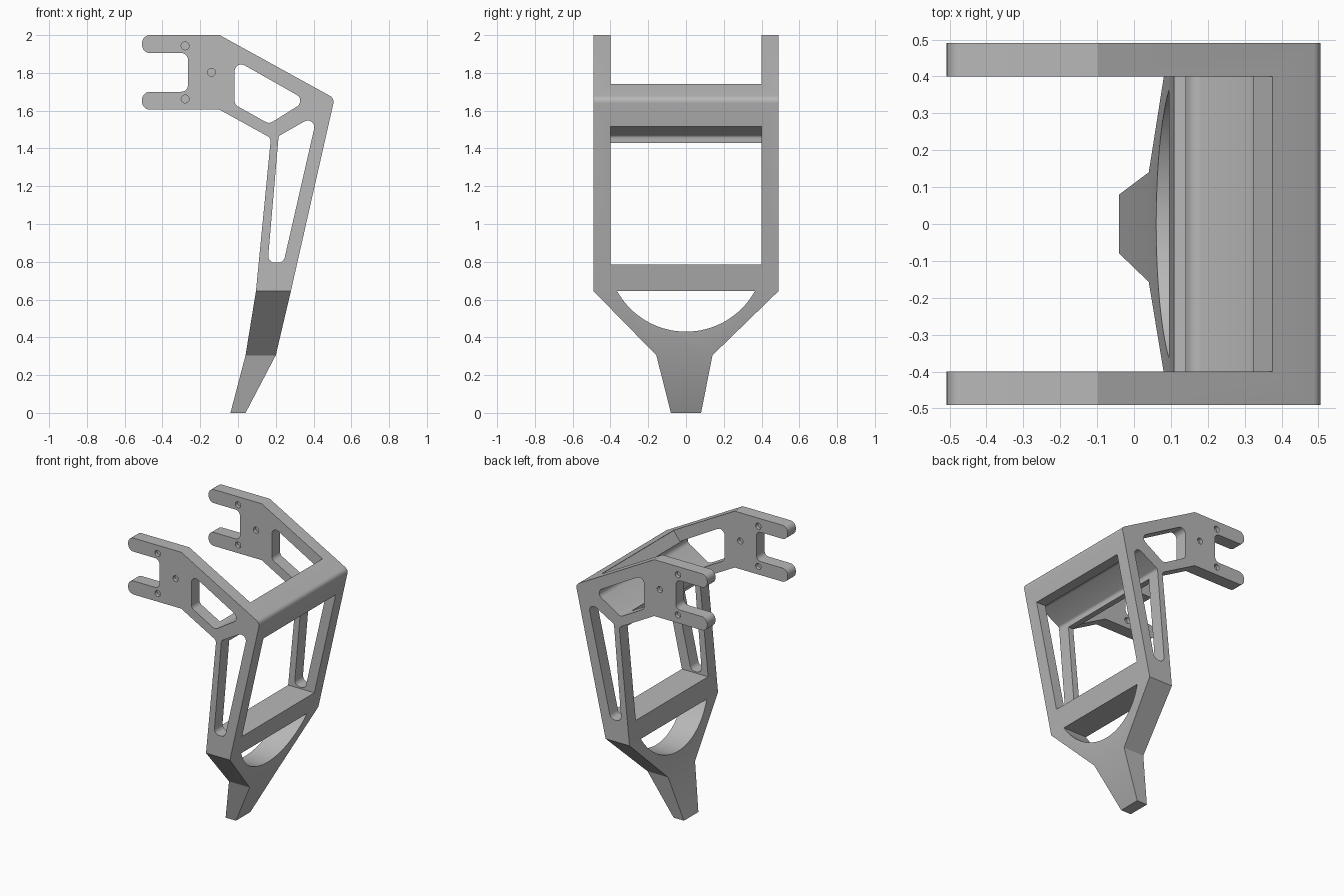
import bpy, bmesh, math
from mathutils import Vector

if "Cube" in bpy.data.objects:
    bpy.data.objects.remove(bpy.data.objects["Cube"])

grey = bpy.data.materials.new("satin grey")
grey.diffuse_color = (0.48, 0.48, 0.48, 1)
grey.use_nodes = True
grey.node_tree.nodes["Principled BSDF"].inputs["Base Color"].default_value = grey.diffuse_color


def rounded(points, steps=6):
    """Fillet each (x, z, radius) corner of a closed profile."""
    out = []
    n = len(points)
    for i, (x, z, r) in enumerate(points):
        p = Vector((x, z))
        if r == 0:
            out.append(p)
            continue
        a = (Vector(points[i - 1][:2]) - p).normalized()
        b = (Vector(points[(i + 1) % n][:2]) - p).normalized()
        half = a.angle(b) / 2
        centre = p + (a + b).normalized() * (r / math.sin(half))
        t = r / math.tan(half)
        u, v = p + a * t - centre, p + b * t - centre
        ang = math.pi - 2 * half
        for k in range(steps + 1):
            f = k / steps
            out.append(centre + (u * math.sin((1 - f) * ang) + v * math.sin(f * ang)) / math.sin(ang))
    return out


def circle(x, z, r, n):
    return [(x + r * math.cos(2 * math.pi * i / n), z + r * math.sin(2 * math.pi * i / n)) for i in range(n)]


def finish(bm, name):
    bmesh.ops.recalc_face_normals(bm, faces=bm.faces)
    me = bpy.data.meshes.new(name)
    bm.to_mesh(me)
    bm.free()
    me.materials.append(grey)
    ob = bpy.data.objects.new(name, me)
    bpy.context.collection.objects.link(ob)
    return ob


def prism(name, profile, lo, hi, axis="y"):
    """Extrude a 2D profile along y (profile is x,z) or x (profile is y,z)."""
    bm = bmesh.new()
    place = (lambda a, b, d: (a, d, b)) if axis == "y" else (lambda a, b, d: (d, a, b))
    ends = [[bm.verts.new(place(a, b, d)) for a, b in profile] for d in (lo, hi)]
    n = len(profile)
    bm.faces.new(ends[0])
    bm.faces.new(ends[1][::-1])
    for i in range(n):
        j = (i + 1) % n
        bm.faces.new((ends[0][i], ends[0][j], ends[1][j], ends[1][i]))
    return finish(bm, name)


def cut(ob, cutters):
    for c in cutters:
        c.hide_render = True
        m = ob.modifiers.new("cut", "BOOLEAN")
        m.operation, m.solver, m.object = "DIFFERENCE", "EXACT", c
    bpy.context.view_layer.update()
    dg = bpy.context.evaluated_depsgraph_get()
    me = bpy.data.meshes.new_from_object(ob.evaluated_get(dg))
    ob.modifiers.clear()
    ob.data = me
    for c in cutters:
        bpy.data.objects.remove(c)


# Upper frame: forked side outline extruded across the full width
outline = rounded([
    (-0.508, 2.0, 0.042), (-0.097, 2.0, 0), (0.511, 1.665, 0.035), (0.28, 0.645, 0),
    (0.095, 0.645, 0), (0.174, 1.455, 0.03), (-0.097, 1.605, 0), (-0.508, 1.605, 0.042),
    (-0.508, 1.70, 0.042), (-0.265, 1.70, 0.035), (-0.265, 1.905, 0.035), (-0.508, 1.905, 0.042)])
frame = prism("fork_frame", outline, -0.49, 0.49)

# Side windows
upper_window = rounded([(-0.018, 1.87, 0.035), (0.363, 1.654, 0.035),
                        (0.165, 1.53, 0.035), (-0.018, 1.632, 0.035)])
lower_window = rounded([(0.215, 1.465, 0.02), (0.421, 1.583, 0.035),
                        (0.241, 0.795, 0.036), (0.157, 0.795, 0.036)])
cutters = [prism("cutter", w, -0.7, 0.7) for w in (upper_window, lower_window)]

# Space between the side plates, leaving the top beam, its web and the lower bar
cutters.append(prism("cutter", [(-0.7, 2.2), (0.375, 2.2), (0.375, 1.738), (0.31, 1.65),
                                (0.14, 1.61), (0.14, 1.38), (-0.7, 1.38)], -0.4, 0.4))
cutters.append(prism("cutter", [(0.0, 0.785), (0.7, 0.785), (0.7, 1.515), (0.35, 1.515),
                                (0.30, 1.43), (0.0, 1.43)], -0.4, 0.4))

# Shallow bolt holes on both faces of each plate
for x, z in ((-0.28, 1.943), (-0.28, 1.662), (-0.14, 1.803)):
    for lo, hi in ((-0.6, -0.465), (-0.425, 0.425), (0.465, 0.6)):
        cutters.append(prism("cutter", circle(x, z, 0.021, 20), lo, hi))
cut(frame, cutters)

# Lower leg: tapering rectangular sections (z, x range, y range)
bm = bmesh.new()
rings = []
for z, x0, x1, y0, y1 in ((0.645, 0.095, 0.28, -0.49, 0.49),
                          (0.305, 0.04, 0.2, -0.157, 0.14),
                          (0.0, -0.04, 0.04, -0.08, 0.08)):
    rings.append([bm.verts.new(p) for p in ((x0, y0, z), (x1, y0, z), (x1, y1, z), (x0, y1, z))])
for a, b in zip(rings, rings[1:]):
    for i in range(4):
        j = (i + 1) % 4
        bm.faces.new((a[i], a[j], b[j], b[i]))
bm.faces.new(rings[0])
bm.faces.new(rings[-1])
leg = finish(bm, "tapered_leg")

# Arched opening through the leg
cut(leg, [prism("cutter", circle(0, 0.847, 0.417, 96), -0.5, 0.7, "x")])

# Smooth the fillets, keep the edges sharp
for ob in (frame, leg):
    bpy.ops.object.select_all(action="DESELECT")
    ob.select_set(True)
    bpy.context.view_layer.objects.active = ob
    bpy.ops.object.shade_smooth_by_angle(angle=math.radians(25))
